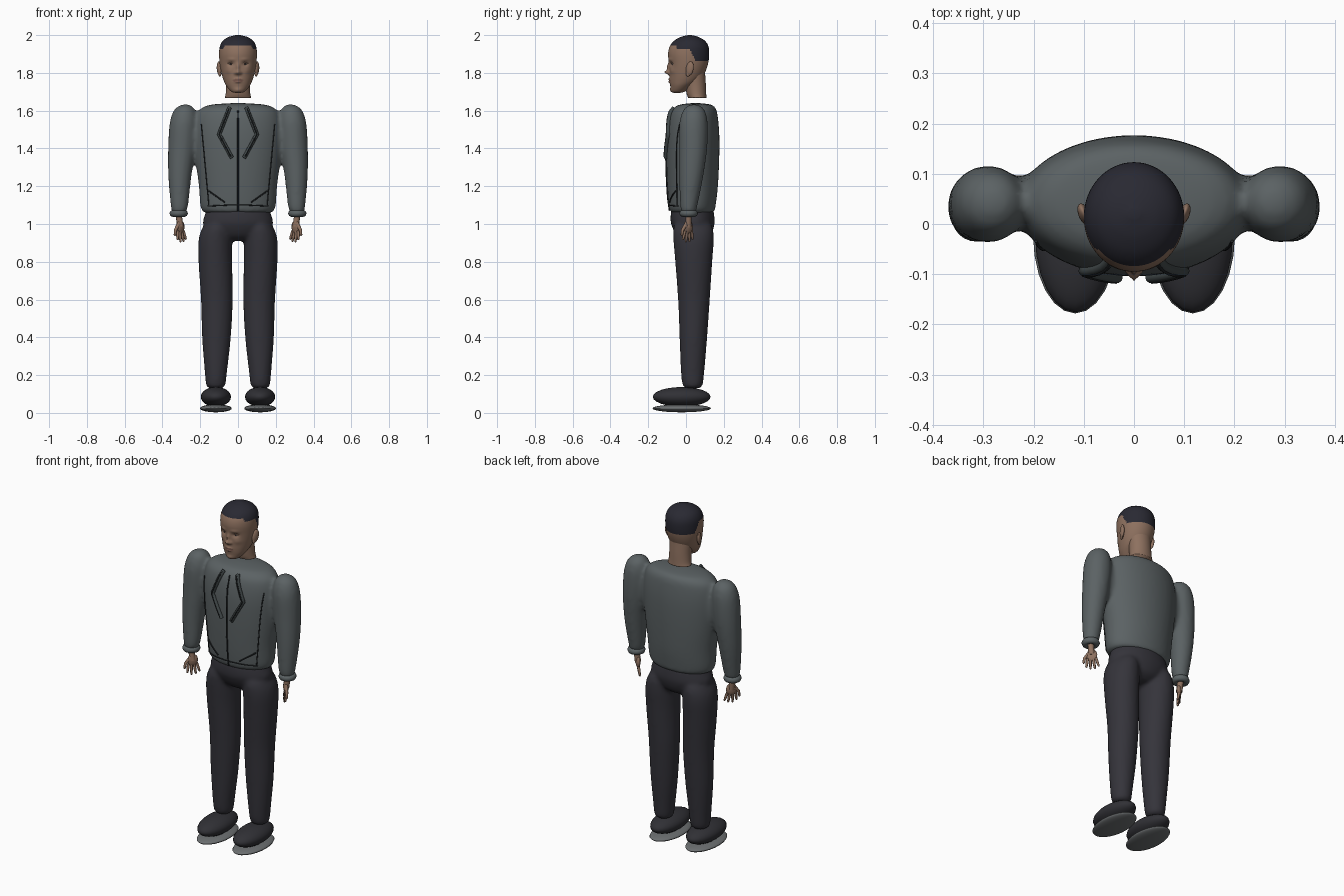
import bpy, bmesh, math
from mathutils import Vector, Matrix

if "Cube" in bpy.data.objects:
    bpy.data.objects.remove(bpy.data.objects["Cube"])


def material(name, r, g, b):
    m = bpy.data.materials.new(name)
    m.diffuse_color = (r, g, b, 1)
    m.use_nodes = True
    m.node_tree.nodes["Principled BSDF"].inputs["Base Color"].default_value = m.diffuse_color
    return m


JACKET = material("jacket grey", 0.105, 0.122, 0.127)
TRIM = material("jacket trim", 0.055, 0.068, 0.07)
SEAM = material("seam black", 0.015, 0.018, 0.02)
TROUSER = material("trouser charcoal", 0.035, 0.034, 0.043)
SHOE = material("shoe black", 0.03, 0.03, 0.036)
SOLE = material("sole grey", 0.15, 0.16, 0.165)
SKIN = material("skin brown", 0.27, 0.165, 0.115)
HAIR = material("hair black", 0.022, 0.022, 0.032)
EYE = material("eye pale", 0.4, 0.36, 0.33)
LIP = material("lip brown", 0.2, 0.105, 0.08)


def spline(rings, steps):
    """Catmull-Rom interpolation of ring tuples."""
    out = []
    for i in range(len(rings) - 1):
        a, b = rings[max(i - 1, 0)], rings[i]
        c, d = rings[i + 1], rings[min(i + 2, len(rings) - 1)]
        for s in range(steps):
            t = s / steps
            out.append([0.5 * (2 * q + (r - p) * t + (2 * p - 5 * q + 4 * r - w) * t * t
                               + (3 * q - p - 3 * r + w) * t ** 3)
                        for p, q, r, w in zip(a, b, c, d)])
    return out + [list(rings[-1])]


def loft(bm, rings, n=32, steps=4, sx=1):
    """Rings are (z, centre x, centre y, radius x, radius y)."""
    loops = []
    for z, cx, cy, rx, ry in spline(rings, steps):
        loops.append([bm.verts.new((sx * cx + rx * math.cos(a), cy + ry * math.sin(a), z))
                      for a in (2 * math.pi * k / n for k in range(n))])
    for u, v in zip(loops, loops[1:]):
        for k in range(n):
            bm.faces.new((u[k], u[(k + 1) % n], v[(k + 1) % n], v[k]))
    bm.faces.new(loops[0])
    bm.faces.new(loops[-1])


def finish(bm, name, *mats):
    bmesh.ops.recalc_face_normals(bm, faces=bm.faces[:])
    for f in bm.faces:
        f.smooth = True
    me = bpy.data.meshes.new(name)
    bm.to_mesh(me)
    bm.free()
    for m in mats:
        me.materials.append(m)
    ob = bpy.data.objects.new(name, me)
    bpy.context.collection.objects.link(ob)
    return ob


def ball(name, loc, scale, mat, rot=(0, 0, 0), n=24):
    bm = bmesh.new()
    bmesh.ops.create_uvsphere(bm, u_segments=n, v_segments=n // 2, radius=1)
    ob = finish(bm, name, mat)
    ob.location, ob.scale, ob.rotation_euler = loc, scale, rot
    return ob


def tube(name, pts, r, mat, radii=None, closed=False):
    cu = bpy.data.curves.new(name, 'CURVE')
    cu.dimensions = '3D'
    cu.bevel_depth, cu.bevel_resolution, cu.use_fill_caps = r, 2, True
    sp = cu.splines.new('POLY')
    sp.points.add(len(pts) - 1)
    for i, p in enumerate(pts):
        sp.points[i].co = (*p, 1)
        sp.points[i].radius = radii[i] if radii else 1
    sp.use_cyclic_u = closed
    sp.use_smooth = True
    cu.materials.append(mat)
    ob = bpy.data.objects.new(name, cu)
    bpy.context.collection.objects.link(ob)


def fuse(ob, voxel, rounds):
    """Blend overlapping volumes into one soft skin."""
    m = ob.modifiers.new("fuse", 'REMESH')
    m.mode, m.voxel_size, m.use_smooth_shade = 'VOXEL', voxel, True
    m = ob.modifiers.new("soften", 'SMOOTH')
    m.factor, m.iterations = 0.5, rounds


# Jacket: body and both sleeves fused at the shoulder
BODY = [(1.058, 0, .033, .16, .095), (1.066, 0, .033, .186, .116), (1.10, 0, .033, .2, .124),
        (1.2, 0, .035, .207, .134), (1.35, 0, .036, .225, .14), (1.48, 0, .037, .232, .139),
        (1.57, 0, .04, .222, .128), (1.612, 0, .045, .195, .112), (1.632, 0, .05, .14, .083),
        (1.64, 0, .05, .03, .02)]
SLEEVE = [(1.06, .313, .014, .036, .036), (1.1, .31, .015, .046, .046), (1.25, .308, .028, .061, .063),
          (1.4, .297, .038, .073, .074), (1.53, .288, .04, .074, .075), (1.595, .283, .042, .06, .06),
          (1.623, .28, .042, .037, .037), (1.634, .278, .042, .008, .008)]
bm = bmesh.new()
loft(bm, BODY, 48)
for s in (-1, 1):
    loft(bm, SLEEVE, 32, 4, s)
    bmesh.ops.create_uvsphere(bm, u_segments=20, v_segments=12, radius=1, matrix=Matrix.LocRotScale(
        Vector((s * .225, .042, 1.46)), None, Vector((.05, .055, .14))))
fuse(finish(bm, "jacket", JACKET), 0.011, 5)


def on_chest(x, z, lift=.002):
    """Point on the jacket front."""
    ring = min(spline(BODY, 12), key=lambda r: abs(r[0] - z))
    return (x, ring[2] - ring[4] * math.sqrt(max(0, 1 - (x / ring[3]) ** 2)) - lift, z)


def chest_line(name, corners, r, mat, lift=.002):
    pts = []
    for (x0, z0), (x1, z1) in zip(corners, corners[1:]):
        pts += [on_chest(x0 + (x1 - x0) * k / 8, z0 + (z1 - z0) * k / 8, lift) for k in range(8)]
    tube(name, pts + [on_chest(*corners[-1], lift)], r, mat)


# Zip, lapels, seams, pockets and hem on the jacket front
chest_line("zip", [(0, 1.07), (0, 1.6)], .004, SEAM)
chest_line("hem_seam", [(-.16, 1.095), (-.05, 1.1), (.05, 1.1), (.16, 1.095)], .003, SEAM)
for s in (-1, 1):
    chest_line("lapel", [(s * .045, 1.615), (s * .1, 1.475), (s * .032, 1.35)], .011, TRIM, .004)
    chest_line("lapel_edge", [(s * .048, 1.61), (s * .1, 1.475), (s * .036, 1.355)], .004, SEAM, .013)
    chest_line("side_seam", [(s * .195, 1.53), (s * .155, 1.1)], .003, SEAM)
    chest_line("pocket", [(s * .155, 1.175), (s * .07, 1.115)], .004, SEAM)
    # Ribbed cuff
    ring = [(s * .314 + .03 * math.cos(a), .014 + .03 * math.sin(a), 1.056)
            for a in (math.tau * k / 24 for k in range(24))]
    tube("cuff", ring, .019, JACKET, closed=True)

# Trousers: hips and both legs fused
bm = bmesh.new()
loft(bm, [(.91, 0, .04, .06, .05), (.94, 0, .04, .14, .09), (1.0, 0, .036, .185, .115),
          (1.05, 0, .034, .175, .115), (1.08, 0, .034, .165, .11)], 40)
LEG = [(.13, .118, .035, .03, .03), (.145, .118, .035, .05, .052), (.22, .117, .035, .059, .062),
       (.4, .114, .039, .076, .073), (.6, .112, .042, .084, .084), (.8, .12, .041, .089, .098),
       (.92, .12, .04, .088, .107), (.99, .11, .037, .072, .1), (1.03, .1, .035, .04, .06)]
for s in (-1, 1):
    loft(bm, LEG, 32, 4, s)
fuse(finish(bm, "trousers", TROUSER), 0.011, 4)

for s in (-1, 1):
    # Shoe and sole
    ball("shoe", (s * .117, -.023, .085), (.08, .153, .052), SHOE)
    ball("sole", (s * .117, -.023, .024), (.084, .155, .021), SOLE)
    # Hand: palm across a diagonal, with fanned fingers
    ax = Vector((-s * .65, .76, 0))
    base = Vector((s * .305, .012, .985))
    tube("wrist", [(s * .314, .014, 1.06), (s * .311, .013, 1.025), base], .018, SKIN, [1, .95, 1])
    ball("palm", base, (.03, .013, .036), SKIN, (0, 0, math.atan2(ax.y, ax.x)), 16)
    for k in range(4):
        o = (k - 1.5) * .015
        length = (.05, .062, .06, .048)[k]
        p = base + ax * o + Vector((0, 0, -.02))
        d = Vector((-s * .16, -.05, -1)) + ax * o * 11
        tube("finger", [p, p + d * length * .55, p + d * length * .92, p + d * length],
             .0075, SKIN, [1.1, 1, .8, .3])
    p = base - ax * .02 + Vector((0, 0, .008))
    tube("thumb", [p, p - ax * .02 + Vector((0, 0, -.025)), p - ax * .024 + Vector((0, 0, -.05)),
                   p - ax * .024 + Vector((0, 0, -.056))], .0085, SKIN, [1.2, 1, .8, .3])

# Neck
bm = bmesh.new()
loft(bm, [(1.668, 0, .06, .07, .048), (1.69, 0, .055, .065, .052), (1.74, 0, .05, .063, .055),
          (1.80, 0, .045, .065, .056), (1.84, 0, .045, .06, .055)], 32)
finish(bm, "neck", SKIN)

# Head profile as (z, front y, back y, half width)
PROFILE = [(1.694, -.06, -.035, .012), (1.701, -.077, -.005, .036), (1.73, -.083, .035, .061),
           (1.76, -.087, .075, .076), (1.80, -.088, .1, .088), (1.85, -.09, .117, .097),
           (1.90, -.095, .123, .1), (1.94, -.086, .119, .096), (1.97, -.063, .1, .08),
           (1.99, -.028, .066, .05), (2.0, .01, .03, .012)]
bm = bmesh.new()
loft(bm, [(z, 0, (f + b) / 2, w, (b - f) / 2) for z, f, b, w in PROFILE], 96, 8)
# Face relief: (x, z, spread x, spread z, push forward)
RELIEF = [(0, 1.803, .011, .011, .024), (0, 1.83, .008, .02, .012), (.014, 1.799, .007, .007, .009),
          (.038, 1.847, .016, .011, -.011), (.036, 1.871, .02, .007, .004), (.05, 1.81, .018, .015, .004),
          (0, 1.766, .017, .005, .008), (0, 1.752, .015, .005, .008), (0, 1.709, .018, .011, .005)]
for v in bm.verts:
    if v.co.y < -.01:
        x, z = abs(v.co.x), v.co.z
        v.co.y -= sum(h * math.exp(-((x - a) / p) ** 2 - ((z - c) / q) ** 2)
                      for a, c, p, q, h in RELIEF)
# Hair and lips coloured by region
for f in bm.faces:
    x, y, z = f.calc_center_median()
    line = 1.943 if y < -.05 else 1.925 if y < .02 else 1.925 - 2 * (y - .02) if y < .05 else 1.862
    if z > line:
        f.material_index = 1
    elif y < -.05 and abs(z - 1.759) < .011 * (1 - (x / .03) ** 2):
        f.material_index = 2
finish(bm, "head", SKIN, HAIR, LIP)

# Eyes, brows and ears
for s in (-1, 1):
    ball("eye", (s * .037, -.063, 1.847), (.014, .011, .006), EYE)
    ball("iris", (s * .037, -.073, 1.847), (.005, .003, .005), HAIR, n=12)
    tube("eyelid", [(s * .022, -.073, 1.848), (s * .036, -.077, 1.854), (s * .053, -.068, 1.849)], .003, SKIN)
    ball("ear", (s * .1, .02, 1.823), (.011, .021, .038), SKIN, (-.2, 0, s * -.35))
    ball("ear_lobe", (s * .096, .011, 1.795), (.008, .012, .015), SKIN, n=12)
